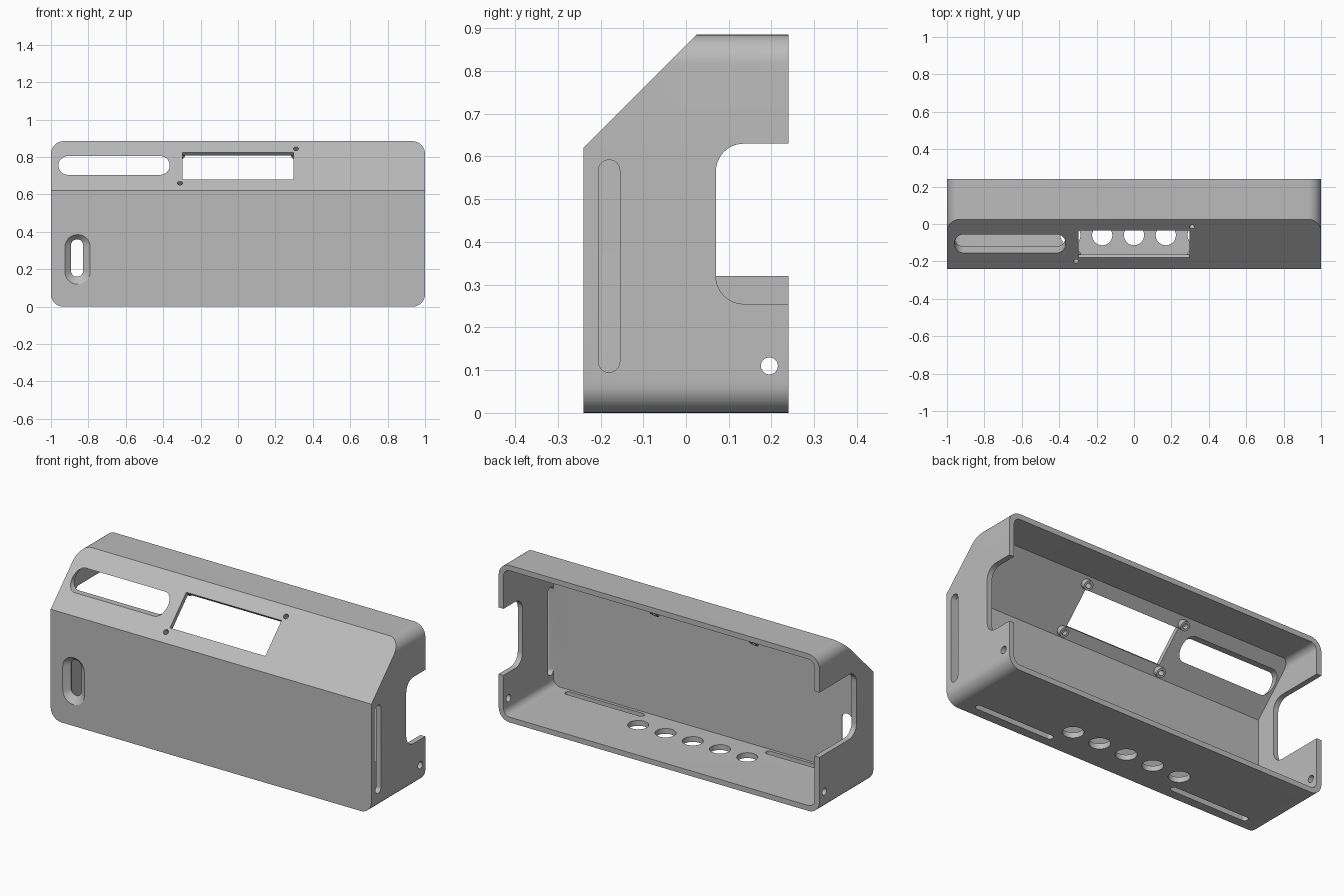
import bpy, bmesh, math
from mathutils import Vector

cube = bpy.data.objects.get("Cube")
if cube:
    bpy.data.objects.remove(cube)

grey = bpy.data.materials.new("plain_grey")
grey.use_nodes = True
grey.diffuse_color = (0.5, 0.5, 0.5, 1)
grey.node_tree.nodes["Principled BSDF"].inputs["Base Color"].default_value = (0.5, 0.5, 0.5, 1)

# Each frame turns profile coordinates (u, v) and depth d into a point
R = math.sqrt(0.5)
SLOPE_CENTRE = Vector((0, -0.1075, 0.7525))
FRAMES = {
    "x": lambda u, v, d: Vector((d, u, v)),
    "y": lambda u, v, d: Vector((u, d, v)),
    "z": lambda u, v, d: Vector((u, v, d)),
    "slope": lambda u, v, d: SLOPE_CENTRE + Vector((u, (v - d) * R, (v + d) * R)),
}


def rounded(u0, u1, v0, v1, r, steps=10):
    """Rounded rectangle outline."""
    corners = [(u1 - r, v1 - r), (u0 + r, v1 - r), (u0 + r, v0 + r), (u1 - r, v0 + r)]
    pts = []
    for i, (cu, cv) in enumerate(corners):
        for k in range(steps + 1):
            a = (i + k / steps) * math.pi / 2
            p = (cu + r * math.cos(a), cv + r * math.sin(a))
            if not pts or math.dist(p, pts[-1]) > 1e-5:
                pts.append(p)
    if math.dist(pts[0], pts[-1]) < 1e-5:
        pts.pop()
    return pts


def circle(u, v, r, n=32):
    return [(u + r * math.cos(2 * math.pi * k / n), v + r * math.sin(2 * math.pi * k / n))
            for k in range(n)]


def prism(name, frame, pts, lo, hi, end_pts=None):
    """Solid from an outline, optionally lofted to a second outline."""
    f = FRAMES[frame]
    bm = bmesh.new()
    a = [bm.verts.new(f(u, v, lo)) for u, v in pts]
    b = [bm.verts.new(f(u, v, hi)) for u, v in (end_pts or pts)]
    bm.faces.new(a)
    bm.faces.new(b)
    for i in range(len(a)):
        j = (i + 1) % len(a)
        bm.faces.new((a[i], a[j], b[j], b[i]))
    bmesh.ops.recalc_face_normals(bm, faces=bm.faces)
    me = bpy.data.meshes.new(name)
    bm.to_mesh(me)
    bm.free()
    me.materials.append(grey)
    ob = bpy.data.objects.new(name, me)
    bpy.context.scene.collection.objects.link(ob)
    return ob


def combine(target, tool, operation="DIFFERENCE"):
    """Apply a boolean and discard the tool."""
    mod = target.modifiers.new("bool", "BOOLEAN")
    mod.object, mod.operation, mod.solver = tool, operation, "EXACT"
    bpy.context.view_layer.objects.active = target
    bpy.ops.object.modifier_apply(modifier=mod.name)
    bpy.data.objects.remove(tool)


def cut(frame, pts, lo, hi, end_pts=None):
    combine(shell, prism("cutter", frame, pts, lo, hi, end_pts))


# Outer body: sloped side profile trimmed by a rounded front outline
shell = prism("enclosure_shell", "x",
              [(-0.24, 0), (-0.24, 0.62), (0.025, 0.885), (0.24, 0.885), (0.24, 0)], -1, 1)
combine(shell, prism("outline", "y", rounded(-1, 1, 0, 0.885, 0.068), -0.5, 0.5), "INTERSECT")

# Hollow interior, open at the back
cavity = prism("cavity", "x",
               [(-0.205, 0), (-0.205, 0.62), (0.03, 0.855), (0.4, 0.855), (0.4, 0)], -0.99, 0.99)
combine(cavity, prism("outline", "y", rounded(-0.97, 0.97, 0.03, 0.855, 0.04), -0.5, 0.5),
        "INTERSECT")
combine(shell, cavity)

# Hollow mounting posts behind the window corners, two of them pierced right through
for x in (-0.31, 0.31):
    for v in (-0.13, 0.13):
        combine(shell, prism("post", "slope", circle(x, v, 0.026, 24), -0.055, -0.012), "UNION")
for x in (-0.31, 0.31):
    for v in (-0.13, 0.13):
        top = 0.02 if x * v > 0 else -0.03
        cut("slope", circle(x, v, 0.014, 20), -0.08, top)

# Window and long opening in the sloped panel
cut("slope", [(-0.298, -0.1025), (0.296, -0.1025), (0.296, 0.1025), (-0.298, 0.1025)], -0.08, 0.05)
cut("y", rounded(-0.96, -0.365, 0.705, 0.805, 0.05), -0.3, 0.1)

# Countersunk upright slot in the front
inner_slot = rounded(-0.893, -0.828, 0.16, 0.36, 0.032)
cut("y", rounded(-0.925, -0.79, 0.12, 0.385, 0.066), -0.2401, -0.212, inner_slot)
cut("y", inner_slot, -0.23, -0.15)

# Side openings: a notch in each end, one upright slot, and screw holes
cut("x", rounded(0.07, 0.5, 0.255, 0.63, 0.065), 0.9, 1.1)
cut("x", rounded(-0.09, 0.5, 0.32, 0.685, 0.065), -1.1, -0.9)
cut("x", rounded(-0.205, -0.155, 0.095, 0.592, 0.0249), 0.9, 1.1)
for side in (-1, 1):
    cut("x", circle(0.195, 0.11, 0.02, 24), side * 0.9, side * 1.1)

# Underside: row of round holes between two narrow slots
for i in range(-2, 3):
    cut("z", circle(i * 0.17, -0.06, 0.054), -0.1, 0.1)
for x0, x1 in ((-0.87, -0.38), (0.38, 0.87)):
    cut("z", rounded(x0, x1, -0.188, -0.152, 0.0179), -0.1, 0.1)

# Smooth the rounded corners, keep edges crisp
bpy.ops.object.select_all(action="DESELECT")
shell.select_set(True)
bpy.context.view_layer.objects.active = shell
bpy.ops.object.shade_smooth_by_angle(angle=math.radians(30))
